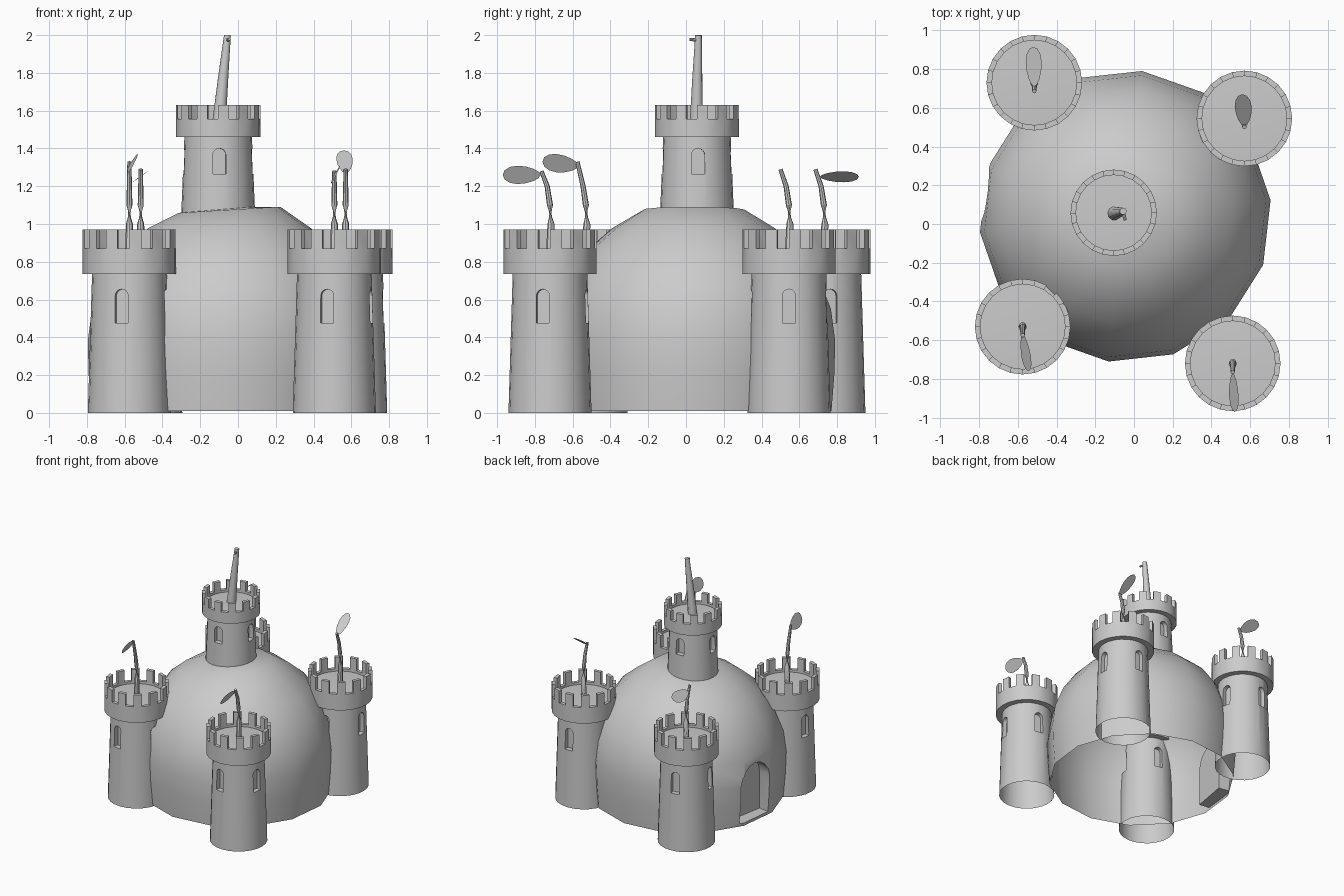
import bpy, bmesh, math
from mathutils import Vector

old = bpy.data.objects.get("Cube")
if old:
    bpy.data.objects.remove(old, do_unlink=True)

stone = bpy.data.materials.new("stone_grey")
stone.use_nodes = True
GREY = (0.6, 0.6, 0.6, 1)
stone.diffuse_color = GREY
stone.node_tree.nodes["Principled BSDF"].inputs["Base Color"].default_value = GREY


def finish(name, bm, smooth=True):
    bmesh.ops.recalc_face_normals(bm, faces=bm.faces)
    mesh = bpy.data.meshes.new(name)
    bm.to_mesh(mesh)
    bm.free()
    mesh.materials.append(stone)
    obj = bpy.data.objects.new(name, mesh)
    bpy.context.collection.objects.link(obj)
    if smooth:
        shade(obj)
    return obj


def shade(obj):
    bpy.ops.object.select_all(action="DESELECT")
    obj.select_set(True)
    bpy.context.view_layer.objects.active = obj
    bpy.ops.object.shade_smooth_by_angle(angle=math.radians(38))


def lathe(profile, sides, centre=(0, 0), turn=0.0):
    """Revolve (radius, height) pairs about a vertical axis."""
    bm = bmesh.new()
    rings = []
    for r, z in profile:
        if r == 0:
            rings.append([bm.verts.new((centre[0], centre[1], z))] * sides)
            continue
        angles = [turn + math.tau * i / sides for i in range(sides)]
        rings.append([bm.verts.new((centre[0] + r * math.cos(a),
                                    centre[1] + r * math.sin(a), z)) for a in angles])
    for low, high in zip(rings, rings[1:]):
        for i in range(sides):
            j = (i + 1) % sides
            corners = list(dict.fromkeys((low[i], low[j], high[j], high[i])))
            bm.faces.new(corners)
    return bm


def arch_cutter(centre, angle, inner, outer, width, bottom, top):
    """Arched prism pointing outward from a centre axis."""
    out = Vector((math.cos(angle), math.sin(angle), 0))
    side = Vector((-out.y, out.x, 0))
    half = width / 2
    outline = [(-half, bottom), (half, bottom)]
    for i in range(9):
        a = math.pi * i / 8
        outline.append((half * math.cos(a), top - half + half * math.sin(a)))
    bm = bmesh.new()
    base = Vector((centre[0], centre[1], 0)) + out * inner
    face = bm.faces.new([bm.verts.new(base + side * s + Vector((0, 0, z))) for s, z in outline])
    moved = bmesh.ops.extrude_face_region(bm, geom=[face])["geom"]
    verts = [v for v in moved if isinstance(v, bmesh.types.BMVert)]
    bmesh.ops.translate(bm, verts=verts, vec=out * (outer - inner))
    cutter = finish("niche_cutter", bm, smooth=False)
    cutter.hide_render = True
    return cutter


def carve(obj, cutters, floor):
    """Cut the niches, then open the underside."""
    for cutter in cutters:
        mod = obj.modifiers.new("niche", "BOOLEAN")
        mod.operation = "DIFFERENCE"
        mod.solver = "EXACT"
        mod.object = cutter
    graph = bpy.context.evaluated_depsgraph_get()
    mesh = bpy.data.meshes.new_from_object(obj.evaluated_get(graph))
    obj.modifiers.clear()
    for cutter in cutters:
        bpy.data.objects.remove(cutter, do_unlink=True)
    bm = bmesh.new()
    bm.from_mesh(mesh)
    under = [f for f in bm.faces if all(v.co.z < floor + 0.002 for v in f.verts)]
    bmesh.ops.delete(bm, geom=under, context="FACES")
    bm.to_mesh(mesh)
    bm.free()
    obj.data = mesh
    shade(obj)


def tube(name, points, r0, r1, sides=8):
    """Tapered pole through a few points."""
    points = [Vector(p) for p in points]
    bm = bmesh.new()
    rings = []
    for i, p in enumerate(points):
        along = points[min(i + 1, len(points) - 1)] - points[max(i - 1, 0)]
        q = along.to_track_quat("Z", "Y")
        r = r0 + (r1 - r0) * i / (len(points) - 1)
        rings.append([bm.verts.new(p + q @ Vector((r * math.cos(math.tau * k / sides),
                                                  r * math.sin(math.tau * k / sides), 0)))
                      for k in range(sides)])
    for low, high in zip(rings, rings[1:]):
        for k in range(sides):
            bm.faces.new((low[k], low[k - 1], high[k - 1], high[k]))
    bm.faces.new(rings[-1])
    bm.faces.new(rings[0])
    finish(name, bm)


def leaf(name, start, along, across):
    """Flat oval flag, narrow at the stem."""
    start, along, across = Vector(start), Vector(along), Vector(across)
    bm = bmesh.new()
    ring = []
    for i in range(14):
        a = math.tau * i / 14
        t = 0.5 - 0.5 * math.cos(a)
        ring.append(bm.verts.new(start + along * t
                                 + across * 0.5 * math.sin(a) * (0.75 + 0.4 * t)))
    bm.faces.new(ring)
    finish(name, bm, smooth=False)


def tower(name, centre, turn, base, neck, crown_r, gap, top, r0, r1, win):
    # tapered body with four arched niches
    body = finish(name + "_body", lathe([(0, base), (r0, base), (r1, neck + 0.02),
                                         (0, neck + 0.02)], 24, centre), smooth=False)
    inner = (r0 + r1) / 2 - 0.045
    cutters = [arch_cutter(centre, math.radians(turn + 90 * k), inner, r0 + 0.1,
                           0.07, win[0], win[1]) for k in range(4)]
    carve(body, cutters, base)
    # crown with a sunken deck and raised merlons
    rim = crown_r - 0.028
    bm = lathe([(r1 - 0.01, neck), (crown_r, neck), (crown_r, gap), (rim, gap),
                (rim, gap - 0.02), (0, gap - 0.01)], 24, centre)
    bm.faces.ensure_lookup_table()
    blocks = [bm.faces[2 * 24 + i] for i in range(0, 24, 2)]
    raised = bmesh.ops.extrude_discrete_faces(bm, faces=blocks)["faces"]
    bmesh.ops.translate(bm, verts=[v for f in raised for v in f.verts],
                        vec=(0, 0, top - gap))
    finish(name + "_crown", bm)


# main dome with a slightly tilted cap
MID = (-0.045, 0.04)
bm = lathe([(0, 0.01), (0.735, 0.01), (0.75, 0.2), (0.755, 0.38), (0.732, 0.55),
            (0.665, 0.72), (0.56, 0.87), (0.43, 0.98), (0.27, 1.075), (0, 1.09)],
           14, MID, math.radians(6.3))
for v in bm.verts:
    if v.co.z > 1.05:
        v.co.z += 0.06 * (v.co.x - MID[0])
dome = finish("dome", bm, smooth=False)
carve(dome, [arch_cutter(MID, math.radians(170), 0.62, 0.95, 0.31, 0.035, 0.5)], 0.01)

# corner towers: name, centre, window turn, pole height, leaf offset, leaf length, leaf width
corners = [
    ("front_right", (-0.575, -0.53), -12, 1.33, (0, -0.04, -0.02), (0.03, -0.19, 0.02), (0.05, 0, 0.1)),
    ("front_left", (0.51, -0.72), -11, 1.28, (0, -0.05, -0.02), (0.01, -0.2, 0.0), (0.05, 0, 0.1)),
    ("back_left", (0.57, 0.545), 0, 1.29, (0, -0.04, -0.02), (-0.01, 0.165, 0.12), (0.09, 0, 0)),
    ("back_right", (-0.515, 0.73), 10, 1.29, (0, -0.02, -0.04), (-0.005, 0.205, 0.0), (0.085, 0, 0.06)),
]
for name, c, turn, height, offset, along, across in corners:
    tower(name + "_tower", c, turn, 0, 0.735, 0.247, 0.87, 0.97, 0.22, 0.197, (0.475, 0.655))
    x, y = c
    tube(name + "_pole", [(x, y, 0.85), (x, y + 0.005, 1.0), (x, y, 1.1),
                          (x, y - 0.015, 1.2), (x, y - 0.045, height)], 0.021, 0.011)
    leaf(name + "_leaf", Vector((x, y, height)) + Vector(offset), along, across)

# central tower with its bare leaning mast
tower("central_tower", (-0.105, 0.058), 2, 1.04, 1.46, 0.223, 1.555, 1.63, 0.196, 0.178, (1.265, 1.4))
tube("central_mast", [(-0.1, 0.055, 1.54), (-0.078, 0.06, 1.78), (-0.056, 0.066, 2.0)],
     0.036, 0.018, 10)
tube("mast_nub", [(-0.058, 0.065, 1.972), (-0.045, 0.02, 1.978)], 0.01, 0.008)
